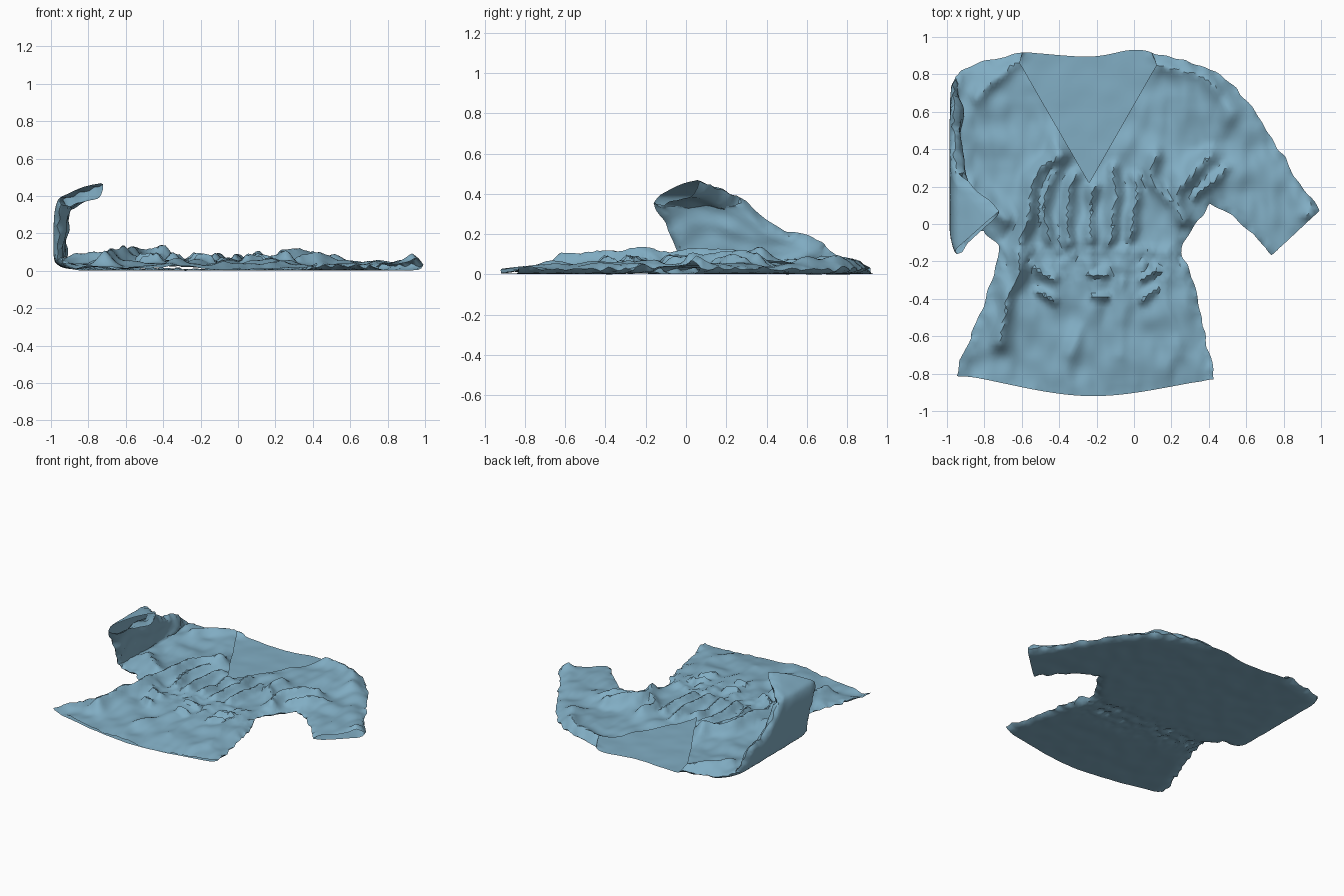
import bpy, bmesh, math, random
from mathutils import Vector, noise, kdtree
from mathutils.geometry import delaunay_2d_cdt

if "Cube" in bpy.data.objects:
    bpy.data.objects.remove(bpy.data.objects["Cube"])

random.seed(4)
STEP = 0.019


def curve(pts, step=0.018):
    """Smooth open line through pts, evenly filled."""
    p = [Vector(q) for q in pts]
    p = [2 * p[0] - p[1]] + p + [2 * p[-1] - p[-2]]
    out = []
    for a, b, c, d in zip(p, p[1:], p[2:], p[3:]):
        n = max(1, round((c - b).length / step))
        for i in range(n):
            t = i / n
            out.append(0.5 * (2 * b + (c - a) * t + (2 * a - 5 * b + 4 * c - d) * t * t
                              + (3 * b - a - 3 * c + d) * t ** 3))
    return out + [p[-2]]


def mirrored(line):
    """Same line on the other side of the shirt's middle, x = -0.25."""
    return [Vector((-.5 - p.x, p.y)) for p in reversed(line)]


# Flat pattern, counter-clockwise; the left sleeve mirrors the right
hem = curve([(-.935, -.805), (-.24, -.92), (.43, -.83)])
r_side = curve([(.43, -.83), (.31, -.28), (.26, -.12), (.41, .11)])
r_under = curve([(.41, .11), (.55, .02), (.74, -.165)])
r_cuff = curve([(.74, -.165), (.99, .07)])
r_outer = curve([(.99, .07), (.75, .43), (.62, .64), (.42, .82), (.1, .92)])
neck = curve([(.1, .92), (-.02, .93), (-.24, .895), (-.6, .92)])
vee = [Vector((.1, .92))] + curve([(.12, .85), (-.24, .22)]) + curve([(-.24, .22), (-.61, .86)])[1:]
vee.append(neck[-1])
l_outer, l_cuff = mirrored(r_outer), mirrored(r_cuff)
l_under = curve([l_cuff[-1], (-1.03, -.05), (-.8, -.04)])
l_side = curve([(-.8, -.04), (-.73, -.18), (-.87, -.61), (-.935, -.805)])

# Cloth folds as (height, width, path): the big drape, armpit and shoulder creases
folds = [
    (.08, .05, [(-.72, -.62), (-.6, -.12), (-.53, .24), (-.4, .38)]),
    (.05, .04, [(.12, .36), (.07, .24), (.22, .12)]),
    (.07, .04, [(.4, .35), (.24, .2), (.27, .02)]),
    (.04, .03, [(.5, .3), (.33, .14)]),
    (.035, .05, [(.15, .84), (.4, .76), (.53, .6)]),
    (.04, .04, [(-.62, .87), (-.86, .68)]),
    (.05, .04, [(.95, .1), (.92, .04)]),
    (.05, .05, [(-.88, .2), (-.68, .02)]),
]
# Drapes hanging from below the opening, and long soft pleats in the skirt
for i in range(5):
    x = -.45 + .105 * i
    folds.append((.045, .03, [(x + .03, .3 - .05 * (i % 3)), (x - .03 + .02 * i, .1), (x, -.08)]))
for x in (-.24, -.06, .18):
    folds.append((.02, .045, [(x, -.15), (x, -.42), (x * 1.4, -.7)]))
# Short pinches in two rows round the waist
for row in range(2):
    for i in range(3):
        c = Vector((-.47 + .28 * i, -.27 - .12 * row))
        a = -.5 + .55 * i
        d = Vector((math.cos(a), math.sin(a))) * .045
        folds.append((.045, .022, [c - d, c + d]))
folds = [(h, w, curve(p, .05)) for h, w, p in folds]


def make_kd(pts):
    kd = kdtree.KDTree(len(pts))
    for i, p in enumerate(pts):
        kd.insert((p.x, p.y, 0), i)
    kd.balance()
    return kd


# Seams where front and back join
seams = make_kd([p for c in (r_side, r_under, r_outer, l_outer, l_under, l_side) for p in c])


def fold_height(p):
    p = p + Vector((wave(p, 7, 7, 11), wave(p, 7, 7, 15))) * .025
    z = 0
    for h, w, path in folds:
        best = 9
        for a, b in zip(path, path[1:]):
            if (p - a).length < .25:
                d = b - a
                t = min(1, max(0, (p - a).dot(d) / d.dot(d)))
                best = min(best, (p - a - d * t).length)
        z = max(z, h * math.exp(-(best / w) ** 1.6))
    return z


# Path followed by the left sleeve as it stands up and folds inward
ROLL = curve([(-.8, 0), (-.88, .005), (-.965, .03), (-.993, .1), (-.98, .36),
              (-.9, .43), (-.68, .505)], .01)


def roll(x, y, z):
    """Carry a flat point on to the rolled sleeve path."""
    s = (-.8 - x) * 1.19 * (1 - .24 * math.exp(-((y - .45) / .24) ** 2))
    if s <= 0:
        return x, z
    i = 0
    while i < len(ROLL) - 2 and s > (ROLL[i + 1] - ROLL[i]).length:
        s -= (ROLL[i + 1] - ROLL[i]).length
        i += 1
    t = (ROLL[i + 1] - ROLL[i]).normalized()
    p = ROLL[i] + t * s
    return p.x + t.y * z, p.y - t.x * z


def wave(p, fx, fy, seed):
    return noise.noise(Vector((p.x * fx, p.y * fy, seed)))


def shape(p, front):
    dist = seams.find((p.x, p.y, 0))[2]
    edge = min(1, math.sqrt(dist / .06)) if dist > 1e-4 else 0
    z = .008 + .022 * (1 - edge) * (1 + wave(p, 20, 20, 5)) + .004 * wave(p, 9, 9, 0)
    # gathered cloth at the waist of the back
    if -.85 < p.x < .45:
        z += .035 * math.exp(-((p.y + .2) / .11) ** 2) * abs(wave(p, 20, 11, 3))
    if front:
        h = .014 + .026 * min(1, max(0, (p.y + .92) / .5))
        if p.x < -.95:
            h += .035 * min(1, (-.95 - p.x) / .2)
        h += fold_height(p) + .022 * wave(p, 4, 6, 1) + .016 * wave(p, 13, 7, 7)
        z += edge * max(.004, h)
    # uneven seam lines
    rag = math.exp(-dist / .04) * .016
    x, y = p.x + rag * wave(p, 13, 13, 21), p.y + rag * wave(p, 13, 13, 25)
    x, z = roll(x, y, z)
    return x, y, z


def panel(bm, outline, front):
    """Fill an outline with small triangles and drape it."""
    kd = make_kd(outline)
    pts = list(outline)
    for j in range(int(1.9 / STEP)):
        for i in range(int(2.6 / STEP)):
            q = Vector((-1.52 + (i + .5 * (j % 2)) * STEP, -.94 + j * STEP))
            q += Vector((random.uniform(-1, 1), random.uniform(-1, 1))) * .003
            if kd.find((q.x, q.y, 0))[2] > .012:
                pts.append(q)
    res = delaunay_2d_cdt(pts, [], [list(range(len(outline)))], 1, 1e-5)
    verts = {}
    for f in res[2]:
        for i in f:
            if i not in verts:
                verts[i] = bm.verts.new(shape(res[0][i], front))
        loop = [verts[i] for i in f]
        bm.faces.new(loop if front else loop[::-1])


def joined(top):
    parts = (hem, r_side, r_under, r_cuff, r_outer, top, l_outer, l_cuff, l_under, l_side)
    return [p for c in parts for p in c[:-1]]


# Shirt: full back and front with V opening, welded at the seams
bm = bmesh.new()
neck[-1] = vee[-1] = l_outer[0]
panel(bm, joined(neck), False)
panel(bm, joined(vee), True)
bmesh.ops.remove_doubles(bm, verts=bm.verts, dist=.0005)
low = min(v.co.z for v in bm.verts)
bmesh.ops.translate(bm, verts=bm.verts, vec=(0, 0, -low))
mesh = bpy.data.meshes.new("shirt")
bm.to_mesh(mesh)
bm.free()
shirt = bpy.data.objects.new("shirt", mesh)
bpy.context.collection.objects.link(shirt)

# Cloth colour
mat = bpy.data.materials.new("blue_cloth")
mat.diffuse_color = (.22, .42, .55, 1)
mat.use_nodes = True
mat.node_tree.nodes["Principled BSDF"].inputs["Base Color"].default_value = mat.diffuse_color
mesh.materials.append(mat)

bpy.context.view_layer.objects.active = shirt
shirt.select_set(True)
bpy.ops.object.shade_smooth_by_angle(angle=math.radians(40))
